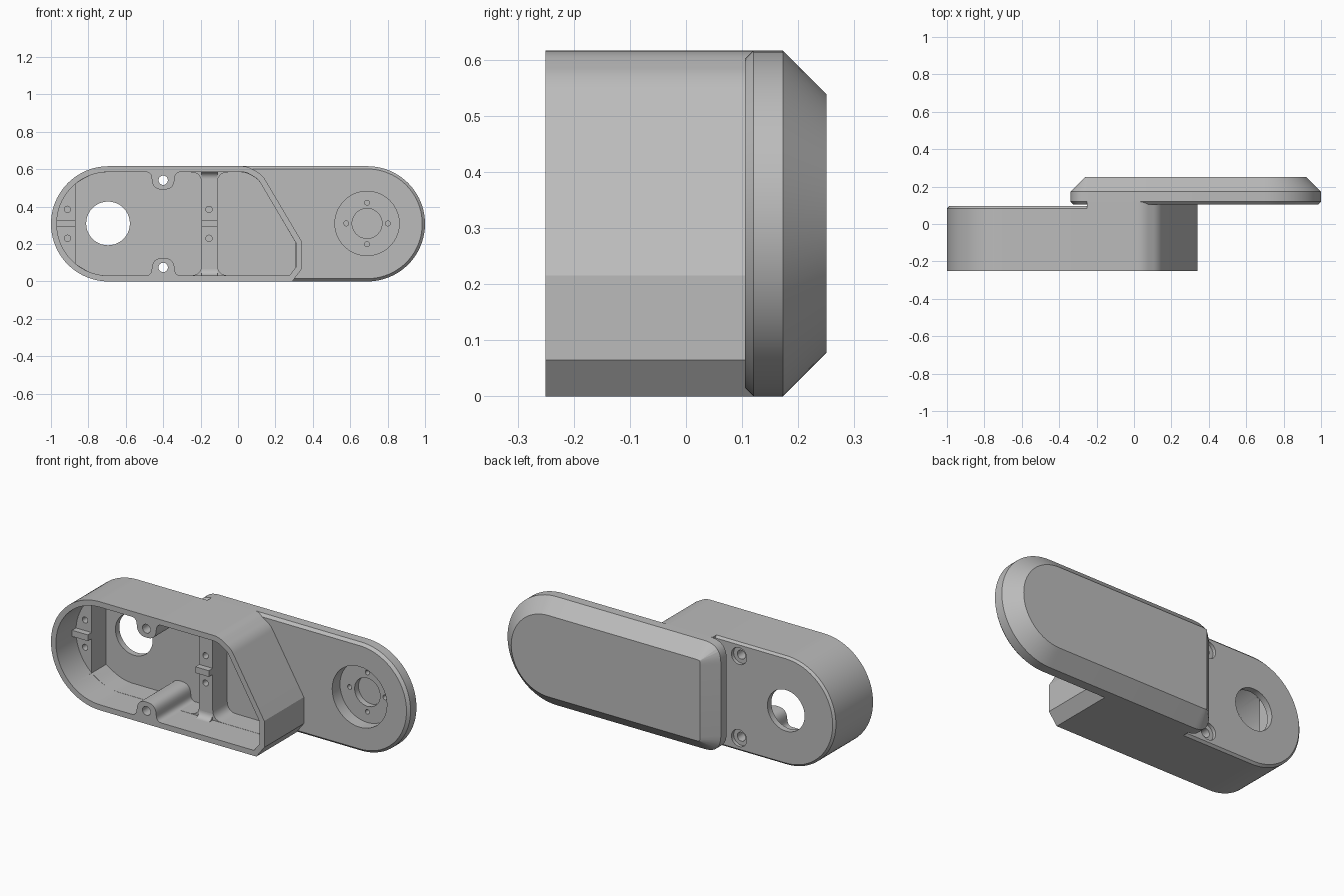
import bpy, bmesh, math
from mathutils import Vector

if "Cube" in bpy.data.objects:
    bpy.data.objects.remove(bpy.data.objects["Cube"])

grey = bpy.data.materials.new("plain grey")
grey.use_nodes = True
grey.diffuse_color = (0.5, 0.5, 0.5, 1)
grey.node_tree.nodes["Principled BSDF"].inputs["Base Color"].default_value = (0.5, 0.5, 0.5, 1)

H = 0.616          # total height
R = H / 2          # radius of the round ends
CX = 0.692         # distance of the round ends from the middle
FRONT, FLOOR, BACK = -0.25, 0.06, 0.095
SHELF = -0.07      # depth of the mounting pads


def arc(cx, cz, r, a0, a1, n=40):
    angles = [math.radians(a0 + (a1 - a0) * i / n) for i in range(n + 1)]
    return [Vector((cx + r * math.cos(a), cz + r * math.sin(a))) for a in angles]


def rounded(corners, n=8):
    """Polygon from (x, z, rounding distance) corners."""
    pts = []
    for i, (x, z, t) in enumerate(corners):
        p = Vector((x, z))
        if not t:
            pts.append(p)
            continue
        a = Vector(corners[i - 1][:2]) - p
        b = Vector(corners[(i + 1) % len(corners)][:2]) - p
        a, b = p + a.normalized() * t, p + b.normalized() * t
        for k in range(n + 1):
            s = k / n
            pts.append(a * (1 - s) ** 2 + p * 2 * s * (1 - s) + b * s * s)
    return pts


def inset(pts, d):
    """Mitred inward offset of a counter-clockwise polygon."""
    out = []
    for i, p in enumerate(pts):
        e = (p - pts[i - 1]).normalized()
        f = (pts[(i + 1) % len(pts)] - p).normalized()
        n1, n2 = Vector((-e.y, e.x)), Vector((-f.y, f.x))
        out.append(p + (n1 + n2) * d / (1 + n1.dot(n2)))
    return out


def loft(name, layers):
    """Solid through (outline, y) layers."""
    bm = bmesh.new()
    rings = [[bm.verts.new((p.x, y, p.y)) for p in pts] for pts, y in layers]
    n = len(rings[0])
    for a, b in zip(rings, rings[1:]):
        for i in range(n):
            j = (i + 1) % n
            bm.faces.new((a[i], a[j], b[j], b[i]))
    bm.faces.new(rings[0])
    bm.faces.new(rings[-1])
    bmesh.ops.recalc_face_normals(bm, faces=bm.faces)
    mesh = bpy.data.meshes.new(name)
    bm.to_mesh(mesh)
    bm.free()
    mesh.materials.append(grey)
    ob = bpy.data.objects.new(name, mesh)
    bpy.context.collection.objects.link(ob)
    return ob


def prism(name, pts, y0, y1):
    return loft(name, [(pts, y0), (pts, y1)])


def rod(x, z, r, y0, y1):
    return prism("cutter", arc(x, z, r, 0, 360 - 360 / 40, 39), y0, y1)


def activate(ob):
    bpy.ops.object.select_all(action="DESELECT")
    ob.select_set(True)
    bpy.context.view_layer.objects.active = ob


def cut(ob, cutters):
    activate(ob)
    for c in cutters:
        c.hide_render = True
        m = ob.modifiers.new("cut", "BOOLEAN")
        m.operation, m.solver, m.object = "DIFFERENCE", "EXACT", c
        bpy.ops.object.modifier_apply(modifier=m.name)
        bpy.data.objects.remove(c)


# Outlines of the two overlapping bodies
right_end = [(0.29, 0, 0), (0.34, 0.065, 0), (0.34, 0.215, 0),
             (0.13, 0.57, 0.03), (0.05, H, 0.03)]
shell = arc(-CX, R, R, 90, 270) + rounded([(-CX, 0, 0)] + right_end + [(-CX, H, 0)])[1:-1]
slab = arc(CX, R, R, -90, 90) + rounded(
    [(CX, H, 0), (-0.34, H, 0.1), (-0.34, 0, 0.1), (CX, 0, 0)])[1:-1]

# Hollow housing with a chamfered back edge
housing = loft("housing", [(shell, FRONT), (shell, BACK - 0.012), (inset(shell, 0.012), BACK)])
left_pocket = rounded([(-0.87, 0.095, 0), (-0.77, 0.032, 0.07), (-0.195, 0.032, 0.06),
                       (-0.195, H - 0.032, 0.06), (-0.77, H - 0.032, 0.07), (-0.87, H - 0.095, 0)])
right_pocket = rounded([(-0.11, 0.032, 0.06), (0.28, 0.032, 0), (0.308, 0.07, 0), (0.308, 0.207, 0),
                        (0.11, 0.545, 0.03), (0.04, H - 0.032, 0.03), (-0.11, H - 0.032, 0.06)])
cutters = [prism("cutter", inset(shell, 0.031), FRONT - 0.1, SHELF),
           prism("cutter", left_pocket, SHELF - 0.02, FLOOR),
           prism("cutter", right_pocket, SHELF - 0.02, FLOOR),
           rod(-0.695, 0.31, 0.117, 0, 0.2)]
for x in (-0.912, -0.155):
    for z in (0.23, 0.385):
        cutters.append(rod(x, z, 0.017, SHELF - 0.02, SHELF + 0.06))
for z in (0.075, H - 0.075):
    cutters += [rod(-0.4, z, 0.025, 0, 0.2), rod(-0.4, z, 0.048, 0.075, 0.2)]
cut(housing, cutters)
parts = [housing]

# Neck joining the housing to the slab
neck_outline = rounded([(-0.25, 0, 0)] + right_end + [(-0.25, H, 0)])
parts.append(prism("neck", neck_outline, BACK - 0.012, 0.12))

# Chamfered arm slab with a round stepped recess
arm = loft("arm_slab", [(inset(slab, 0.015), 0.105), (slab, 0.12),
                        (slab, 0.173), (inset(slab, 0.077), 0.25)])
cx, cz = 0.69, 0.31
cutters = [rod(cx, cz, 0.172, 0, 0.175), rod(cx, cz, 0.08, 0.16, 0.21)]
for dx, dz in ((1, 0), (-1, 0), (0, 1), (0, -1)):
    cutters.append(rod(cx + 0.111 * dx, cz + 0.111 * dz, 0.013, 0.16, 0.21))
cut(arm, cutters)
parts.append(arm)

# Screw bosses along the pocket walls
bell = [(-0.51, 0.028, 0), (-0.29, 0.028, 0), (-0.29, 0.031, 0), (-0.335, 0.031, 0.03),
        (-0.345, 0.125, 0.05), (-0.455, 0.125, 0.05), (-0.465, 0.031, 0.03), (-0.51, 0.031, 0)]
for side in ("lower", "upper"):
    flip = side == "upper"
    pts = rounded([(x, H - z if flip else z, t) for x, z, t in bell])
    boss = prism(side + "_screw_boss", pts, FRONT, FLOOR + 0.005)
    cut(boss, [rod(-0.4, H - 0.075 if flip else 0.075, 0.025, FRONT - 0.1, 0.2)])
    parts.append(boss)

    # Concave fillet where the cross rib meets the wall
    r = 0.035
    fillet = []
    for k in range(9):
        a = math.pi / 2 * k / 8
        fillet.append((SHELF - r + r * math.sin(a), 0.031 + r - r * math.cos(a)))
    fillet.append((SHELF, 0.031))
    sweep = [Vector((y, H - z if flip else z)) for y, z in fillet]
    ob = prism(side + "_rib_fillet", sweep, 0.11, 0.195)
    for v in ob.data.vertices:
        v.co = (-v.co.y, v.co.x, v.co.z)
    ob.data.flip_normals()
    bm = bmesh.new()
    bm.from_mesh(ob.data)
    bmesh.ops.recalc_face_normals(bm, faces=bm.faces)
    bm.to_mesh(ob.data)
    bm.free()
    parts.append(ob)

# Small locating ridges across the mounting pads
for name, x0, x1 in (("end_pad_ridge", -0.97, -0.87), ("rib_ridge", -0.195, -0.11)):
    box = rounded([(x0, 0.29, 0), (x1, 0.29, 0), (x1, 0.325, 0), (x0, 0.325, 0)])
    parts.append(prism(name, box, SHELF - 0.035, SHELF + 0.01))

for ob in parts:
    activate(ob)
    bpy.ops.object.shade_smooth_by_angle(angle=math.radians(25))
